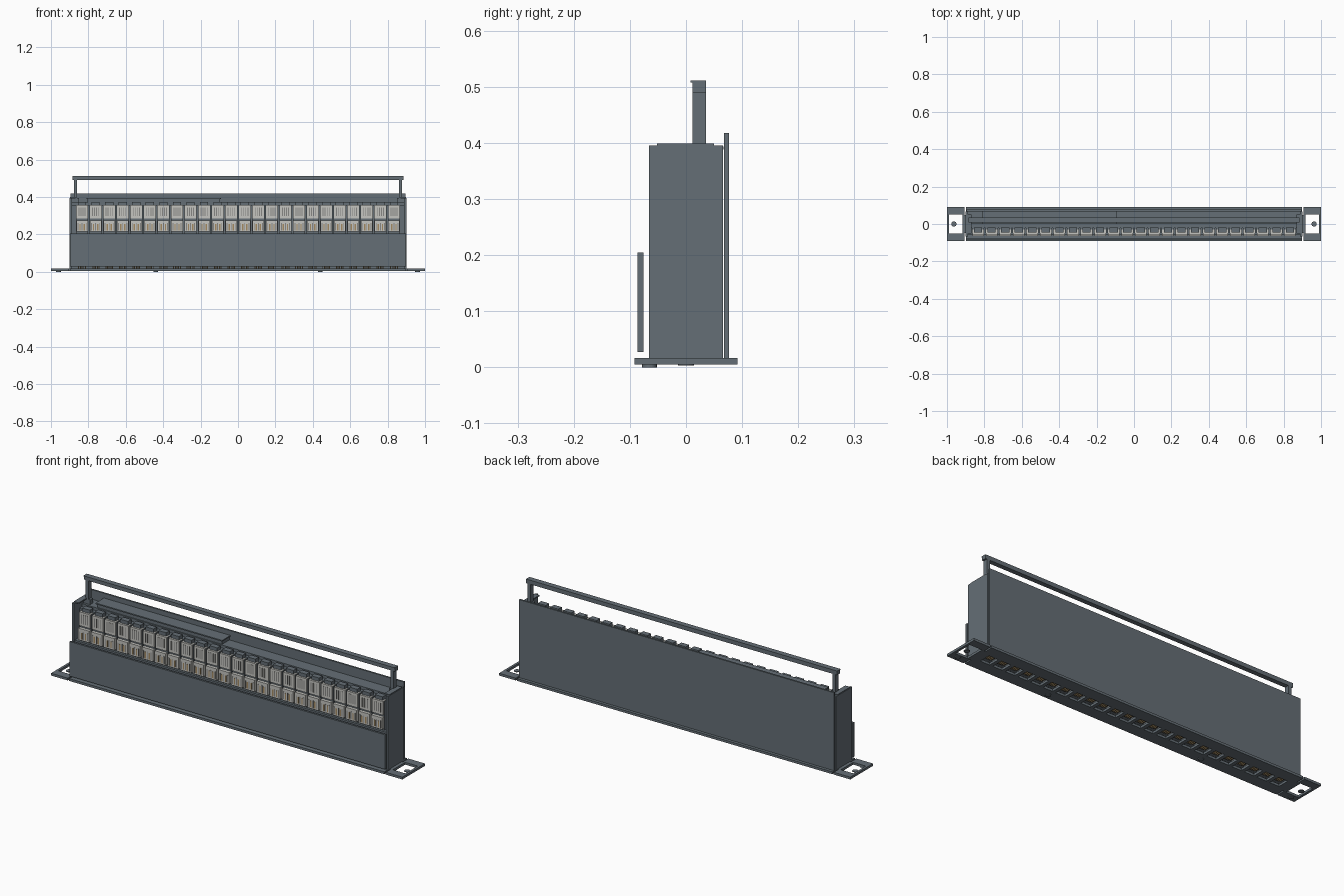
import bpy, bmesh
from mathutils import Matrix, Vector

cube = bpy.data.objects.get("Cube")
if cube:
    bpy.data.objects.remove(cube, do_unlink=True)


def material(name, rgb):
    m = bpy.data.materials.new(name)
    m.use_nodes = True
    m.diffuse_color = (*rgb, 1)
    m.node_tree.nodes["Principled BSDF"].inputs["Base Color"].default_value = (*rgb, 1)
    return m


SLATE = material("slate metal", (0.13, 0.158, 0.18))
MID = material("mid grey plastic", (0.24, 0.24, 0.23))
PALE = material("pale grey plastic", (0.56, 0.56, 0.53))
BRASS = material("brass contact", (0.36, 0.25, 0.12))


def finish(name, bm, mat):
    mesh = bpy.data.meshes.new(name)
    bm.to_mesh(mesh)
    bm.free()
    mesh.materials.append(mat)
    ob = bpy.data.objects.new(name, mesh)
    bpy.context.collection.objects.link(ob)


def boxes(name, mat, spans):
    """One object made of boxes, each given as x, y and z ranges."""
    bm = bmesh.new()
    for span in spans:
        centre = Vector([(a + b) / 2 for a, b in span])
        size = [b - a for a, b in span]
        bmesh.ops.create_cube(bm, size=1, matrix=Matrix.Translation(centre) @ Matrix.Diagonal((*size, 1)))
    finish(name, bm, mat)


def discs(name, mat, places, radius, z0, z1):
    bm = bmesh.new()
    for x, y in places:
        bmesh.ops.create_cone(bm, cap_ends=True, segments=16, radius1=radius, radius2=radius,
                              depth=z1 - z0, matrix=Matrix.Translation((x, y, (z0 + z1) / 2)))
    finish(name, bm, mat)


def both(x, y, z):
    """A box and its mirror image across x = 0."""
    return [(x, y, z), ((-x[1], -x[0]), y, z)]


COUNT, PITCH = 24, 0.0725
CENTRES = [(i - (COUNT - 1) / 2) * PITCH for i in range(COUNT)]
PLATE_Z = (0.005, 0.017)
PORT = 0.027


def per_jack(name, mat, half, y, z, offsets=(0,)):
    """The same box repeated in every jack, at the given x offsets."""
    boxes(name, mat, [((c + k - half, c + k + half), y, z) for c in CENTRES for k in offsets])


# Base plate: two rails joined by ribs, leaving a row of port openings
full = (-0.897, 0.897)
edges = [full[0]] + [c + s * PORT for c in CENTRES for s in (-1, 1)] + [full[1]]
boxes("base_plate", SLATE,
      [(full, (-0.092, -0.03), PLATE_Z), (full, (0.03, 0.092), PLATE_Z)]
      + [((a, b), (-0.03, 0.03), PLATE_Z) for a, b in zip(edges[::2], edges[1::2])])

# Port interiors and their contacts
per_jack("port_recesses", MID, 0.029, (-0.033, 0.033), (0.03, 0.036))
per_jack("port_contacts", BRASS, 0.0025, (-0.012, 0.028), (0.018, 0.03),
         [k * 0.009 for k in (-2, -1, 0, 1, 2)])

# Mounting ears: open rectangular frames
ears = []
for x, y in (((0.905, 0.917), (-0.092, 0.092)), ((0.988, 1.0), (-0.092, 0.092)),
             ((0.917, 0.988), (0.05, 0.092)), ((0.917, 0.988), (-0.092, -0.05)),
             ((0.895, 0.907), (-0.048, 0.048))):
    ears += both(x, y, PLATE_Z)
boxes("mounting_ears", SLATE, ears)
discs("ear_studs", SLATE, [(-0.963, 0), (0.963, 0)], 0.014, 0.003, 0.006)
discs("base_feet", SLATE, [(x, -0.065) for x in (-0.96, -0.44, 0.44, 0.96)], 0.013, 0, 0.006)

# Housing panels
boxes("end_panels", SLATE, both((0.888, 0.9), (-0.066, 0.066), (0.017, 0.395))
      + both((0.87, 0.898), (-0.052, 0.05), (0.393, 0.399)))
boxes("back_panel", SLATE, [((-0.896, 0.896), (0.068, 0.077), (0.012, 0.418))])
boxes("front_panel", SLATE, [((-0.898, 0.898), (-0.086, -0.076), (0.027, 0.205))])
boxes("inner_core", SLATE, [((-0.888, 0.888), (0.0, 0.066), (0.04, 0.37)),
                            ((-0.888, 0.888), (-0.06, 0.0), (0.04, 0.205)),
                            ((-0.888, 0.888), (-0.022, 0.0), (0.205, 0.355))])
boxes("label_plate", SLATE, [((-0.81, -0.09), (0.0, 0.067), (0.388, 0.394))])
boxes("label_support", SLATE, [((-0.805, -0.095), (0.006, 0.066), (0.37, 0.388))])

# Jacks: pale upper and lower terminal blocks around a slate body, with a low cap
per_jack("jack_bodies", SLATE, 0.033, (-0.048, -0.02), (0.205, 0.354))
per_jack("jack_caps", SLATE, 0.022, (-0.046, -0.018), (0.354, 0.374))
per_jack("upper_terminals", PALE, 0.031, (-0.056, -0.03), (0.285, 0.356))
per_jack("lower_terminals", PALE, 0.031, (-0.064, -0.045), (0.215, 0.275))

# Wire slots and contacts on the terminal faces
per_jack("upper_slots", MID, 0.0022, (-0.057, -0.055), (0.298, 0.345),
         [k * 0.011 for k in (-1.5, -0.5, 0.5, 1.5)])
per_jack("lower_slots", MID, 0.0022, (-0.065, -0.063), (0.222, 0.26), (-0.022, 0, 0.022))
per_jack("lower_contacts", BRASS, 0.0035, (-0.065, -0.063), (0.222, 0.255), (-0.011, 0.011))

# Carrying bar on two posts
boxes("bar_posts", SLATE, both((0.86, 0.876), (0.012, 0.036), (0.365, 0.492))
      + both((0.85, 0.888), (0.012, 0.036), (0.37, 0.395)))
boxes("carrying_bar", SLATE, [((-0.886, 0.886), (0.012, 0.036), (0.49, 0.511)),
                              ((-0.886, 0.886), (0.008, 0.013), (0.508, 0.511))])
